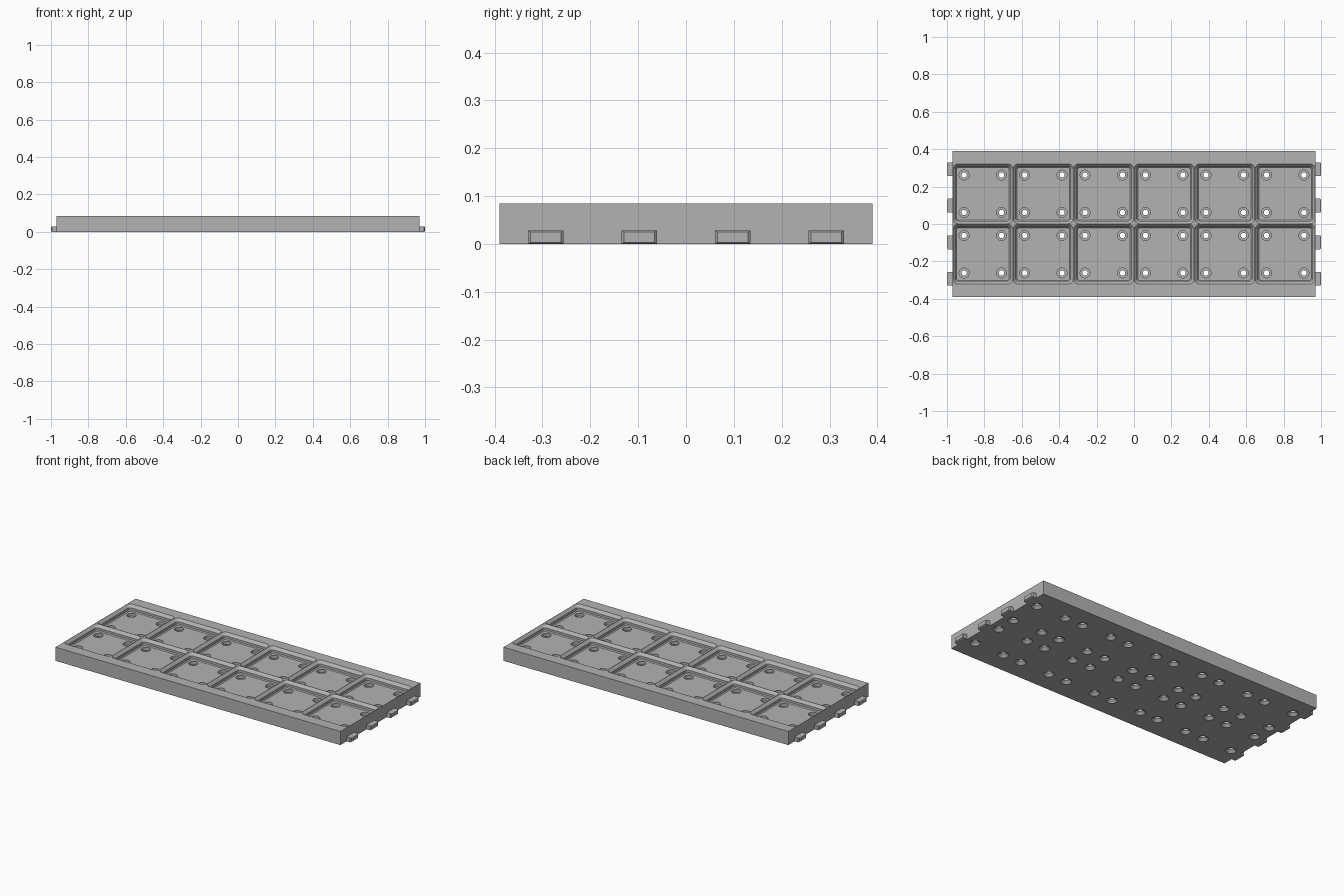
import bpy, bmesh, math

cube = bpy.data.objects.get("Cube")
if cube:
    bpy.data.objects.remove(cube, do_unlink=True)

UNIT = 0.3233                 # pitch of one socket
COLS, ROWS = 6, 2
LENGTH, DEPTH, HEIGHT = UNIT * COLS, 0.78, 0.084
FLOOR = 0.048                 # socket floor height

grey = bpy.data.materials.new("Light grey plastic")
grey.use_nodes = True
colour = (0.45, 0.45, 0.45, 1)
grey.diffuse_color = colour
grey.node_tree.nodes["Principled BSDF"].inputs["Base Color"].default_value = colour


def to_object(name, bm):
    bmesh.ops.recalc_face_normals(bm, faces=bm.faces)
    mesh = bpy.data.meshes.new(name)
    bm.to_mesh(mesh)
    bm.free()
    mesh.materials.append(grey)
    obj = bpy.data.objects.new(name, mesh)
    bpy.context.collection.objects.link(obj)
    return obj


def loft(bm, rings):
    """Skin a stack of equal-length point rings into a closed solid."""
    loops = [[bm.verts.new(p) for p in ring] for ring in rings]
    for a, b in zip(loops, loops[1:]):
        for i in range(len(a)):
            j = (i + 1) % len(a)
            bm.faces.new((a[i], a[j], b[j], b[i]))
    bm.faces.new(loops[0][::-1])
    bm.faces.new(loops[-1])


def rounded_square(cx, cy, half, radius, z, steps=8):
    pts = []
    for corner in range(4):
        mid = math.radians(45 + 90 * corner)
        ox = math.copysign(half - radius, math.cos(mid))
        oy = math.copysign(half - radius, math.sin(mid))
        for k in range(steps + 1):
            a = math.radians(90 * corner + 90 * k / steps)
            pts.append((cx + ox + radius * math.cos(a), cy + oy + radius * math.sin(a), z))
    return pts


def circle(cx, cy, radius, z, sides=32):
    return [(cx + radius * math.cos(2 * math.pi * i / sides),
             cy + radius * math.sin(2 * math.pi * i / sides), z) for i in range(sides)]


def box(bm, x, y, z):
    loft(bm, [[(x[0], y[0], h), (x[1], y[0], h), (x[1], y[1], h), (x[0], y[1], h)] for h in z])


# Solid slab
bm = bmesh.new()
box(bm, (-LENGTH / 2, LENGTH / 2), (-DEPTH / 2, DEPTH / 2), (0, HEIGHT))
plate = to_object("grid_plate", bm)

# Stepped sockets: (inset, corner radius, height)
SOCKET = [(0.022, 0.009, FLOOR), (0.0166, 0.0143, FLOOR + 0.0054),
          (0.0166, 0.0143, FLOOR + 0.0193), (0.0012, 0.030, HEIGHT),
          (0.0012, 0.030, HEIGHT + 0.02)]
# Stepped through holes with a countersink below: (radius, height)
HOLE = [(0.031, -0.01), (0.031, 0.0), (0.0145, 0.0155), (0.0145, 0.03),
        (0.0265, 0.03), (0.0265, FLOOR + 0.005)]
HOLE_OFFSET = 0.1

sockets, holes = bmesh.new(), bmesh.new()
for col in range(COLS):
    for row in range(ROWS):
        cx = (col - (COLS - 1) / 2) * UNIT
        cy = (row - (ROWS - 1) / 2) * UNIT
        loft(sockets, [rounded_square(cx, cy, UNIT / 2 - i, r, z) for i, r, z in SOCKET])
        for sx in (-1, 1):
            for sy in (-1, 1):
                loft(holes, [circle(cx + sx * HOLE_OFFSET, cy + sy * HOLE_OFFSET, r, z)
                             for r, z in HOLE])

cutters = [to_object("socket_cutter", sockets), to_object("hole_cutter", holes)]
for cutter in cutters:
    cutter.hide_render = True
    mod = plate.modifiers.new(cutter.name, 'BOOLEAN')
    mod.operation = 'DIFFERENCE'
    mod.solver = 'EXACT'
    mod.object = cutter

# Bake the cuts, then drop the cutters
bpy.context.view_layer.update()
graph = bpy.context.evaluated_depsgraph_get()
cut_mesh = bpy.data.meshes.new_from_object(plate.evaluated_get(graph))
plate.modifiers.clear()
plate.data = cut_mesh
for cutter in cutters:
    bpy.data.objects.remove(cutter, do_unlink=True)

# Connector tabs with chamfered outer ends
TAB_HALF, TAB_TOP, CHAMFER = 0.037, 0.028, 0.005
bm = bmesh.new()
for side in (-1, 1):
    for y in (-0.293, -0.098, 0.098, 0.293):
        rings = []
        for x, c in ((LENGTH / 2, 0), (1 - CHAMFER, 0), (1, CHAMFER)):
            w, low, top = TAB_HALF - c, c * 0.6, TAB_TOP - c * 0.6
            rings.append([(side * x, y - w, low), (side * x, y + w, low),
                          (side * x, y + w, top), (side * x, y - w, top)])
        loft(bm, rings)
to_object("connector_tabs", bm)

# Smooth the curved walls, keep hard edges
bpy.ops.object.select_all(action='DESELECT')
plate.select_set(True)
bpy.context.view_layer.objects.active = plate
bpy.ops.object.shade_smooth_by_angle(angle=math.radians(30))
